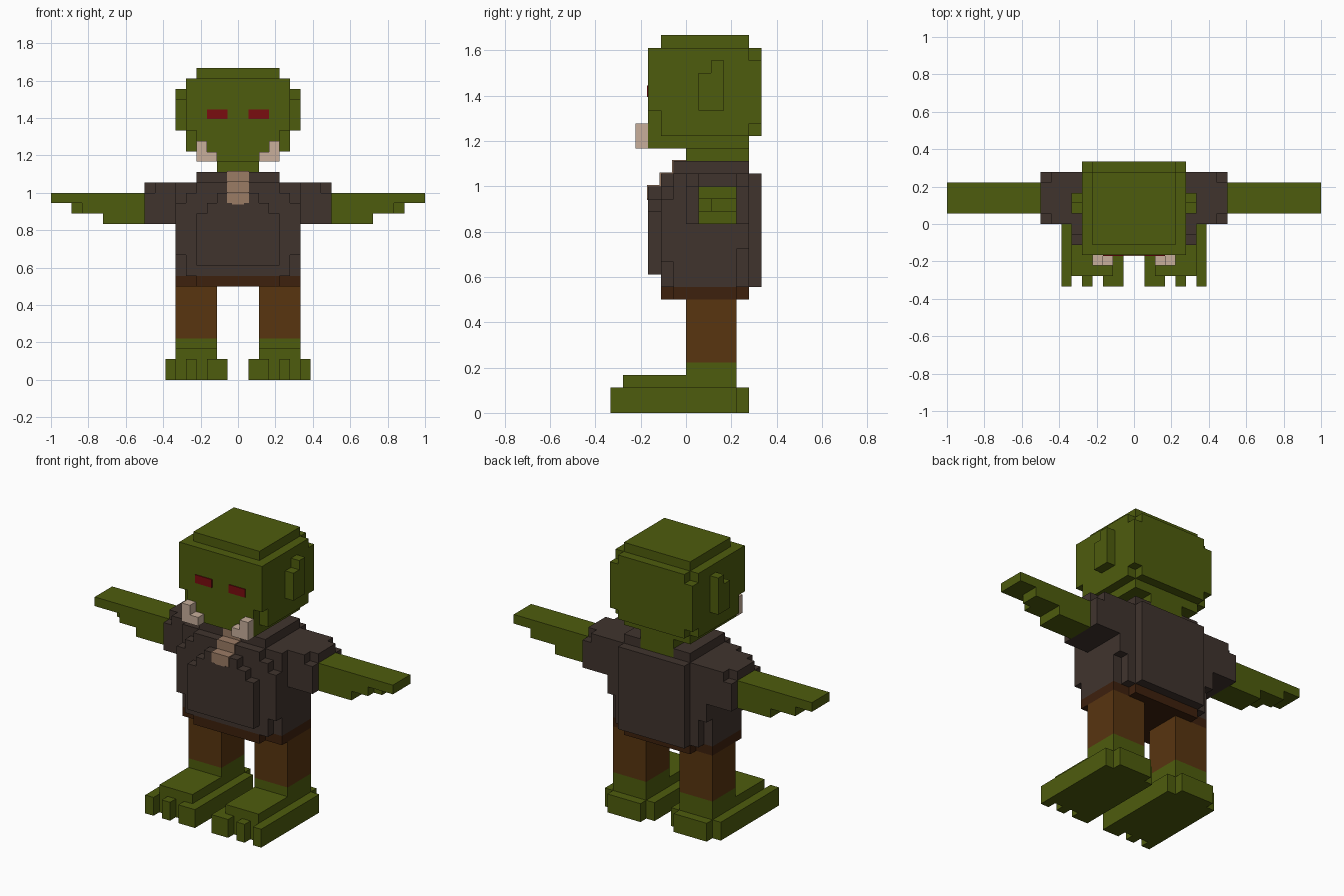
import bpy
import bmesh
from mathutils import Matrix, Vector

cube = bpy.data.objects.get("Cube")
if cube:
    bpy.data.objects.remove(cube, do_unlink=True)

UNIT = 1 / 18  # edge of one block; all part sizes are counted in blocks


def material(name, r, g, b):
    mat = bpy.data.materials.new(name)
    mat.use_nodes = True
    mat.diffuse_color = (r, g, b, 1)
    shader = next(n for n in mat.node_tree.nodes if n.type == "BSDF_PRINCIPLED")
    shader.inputs["Base Color"].default_value = (r, g, b, 1)
    shader.inputs["Roughness"].default_value = 0.9
    return mat


skin = material("olive green skin", 0.076, 0.107, 0.004)
shirt = material("dark grey brown cloth", 0.051, 0.034, 0.027)
trousers = material("brown cloth", 0.098, 0.035, 0.005)
belt = material("dark brown leather", 0.048, 0.015, 0.004)
red = material("eye red", 0.195, 0.004, 0.005)
ivory = material("ivory", 0.58, 0.43, 0.33)
tan = material("tan", 0.33, 0.2, 0.13)


def centred(half, y, z):
    """A block that is symmetric about the middle."""
    return (-half, half), y, z


def part(name, mat, *blocks):
    """One object made of blocks, each given as x, y and z ranges."""
    bm = bmesh.new()
    for ranges in blocks:
        low = Vector([r[0] for r in ranges]) * UNIT
        high = Vector([r[1] for r in ranges]) * UNIT
        place = Matrix.Translation((low + high) / 2) @ Matrix.Diagonal((*(high - low), 1))
        bmesh.ops.create_cube(bm, size=1, matrix=place)
    mesh = bpy.data.meshes.new(name)
    bm.to_mesh(mesh)
    bm.free()
    mesh.materials.append(mat)
    obj = bpy.data.objects.new(name, mesh)
    bpy.context.collection.objects.link(obj)
    return obj


def pair(name, mat, *blocks):
    """A left part and its mirrored right twin."""
    part("left_" + name, mat, *blocks)
    flipped = [((-x[1], -x[0]), y, z) for x, y, z in blocks]
    part("right_" + name, mat, *flipped)


# Head with stepped crown, jaw and back
part("head", skin,
     centred(5, (-2, 5), (22, 29)),
     centred(5, (-3, -2), (24, 29)),
     centred(4, (-3, 5), (21, 24)),
     centred(5, (5, 6), (23, 28)),
     centred(4, (5, 6), (22, 29)),
     centred(4, (-2, 5), (29, 30)))
part("neck", skin, centred(2, (0, 5), (19, 21)))
pair("ear", skin,
     ((5, 6), (1, 2), (24, 27)),
     ((5, 6), (2, 3), (24, 28)))
pair("eye", red, ((1, 3), (-3.1, -3), (25.1, 26)))
pair("tusk", ivory,
     ((2, 4), (-4, -3), (21, 21.95)),
     ((3, 4), (-4, -3), (21, 23)))

# Shirt with rounded belly and back
part("shirt", shirt,
     centred(6, (-1, 4), (10, 19)),
     centred(6, (4, 5), (13, 19)),
     centred(5, (-1, 5), (10, 19)),
     centred(4, (5, 6), (10, 19)),
     centred(6, (-2, -1), (12, 17)),
     centred(5, (-2, -1), (10, 18)),
     centred(4, (-2, -1), (10, 19)),
     centred(4, (-3, -2), (11, 16)),
     centred(3, (-3, -2), (11, 17)),
     centred(2, (-3, -2), (11, 18)),
     centred(4, (-1, 5), (19, 20)))
pair("sleeve", shirt,
     ((6, 9), (0, 5), (15, 18)),
     ((6, 8), (0, 5), (18, 19)),
     ((8, 9), (1, 4), (18, 19)))

# Stepped chest patch in the shirt opening
part("chest_patch", tan,
     centred(1.05, (-3.1, -1.9), (17, 18.1)),
     centred(1.05, (-2.1, -0.9), (17.5, 19.1)),
     centred(1.05, (-1.1, 0), (18.5, 20.1)),
     centred(0.6, (-3.1, -2.9), (16.9, 17.5)))

# Arms tapering to the fingertips
pair("arm", skin,
     ((9, 18), (1, 4), (17, 18)),
     ((9, 16), (2, 4), (16, 17)),
     ((9, 15), (1, 2), (16, 17)),
     ((9, 13), (1, 4), (15, 16)))

# Waistband and trouser legs
part("waistband", belt,
     centred(6, (-1, 4), (9, 10)),
     centred(4, (-2, 5), (9, 10)))
pair("trouser_leg", trousers, ((2, 6), (0, 4), (4, 9)))

# Feet with instep, heel and three toes
pair("foot", skin,
     ((2, 6), (0, 4), (2, 4)),
     ((2, 6), (-5, 0), (2, 3)),
     ((1, 7), (-5, 4), (0, 2)),
     ((2, 6), (4, 5), (0, 2)))
pair("toes", skin, *[(x, (-6, -5), (0, 2)) for x in ((1, 3), (4, 5), (6, 7))])
